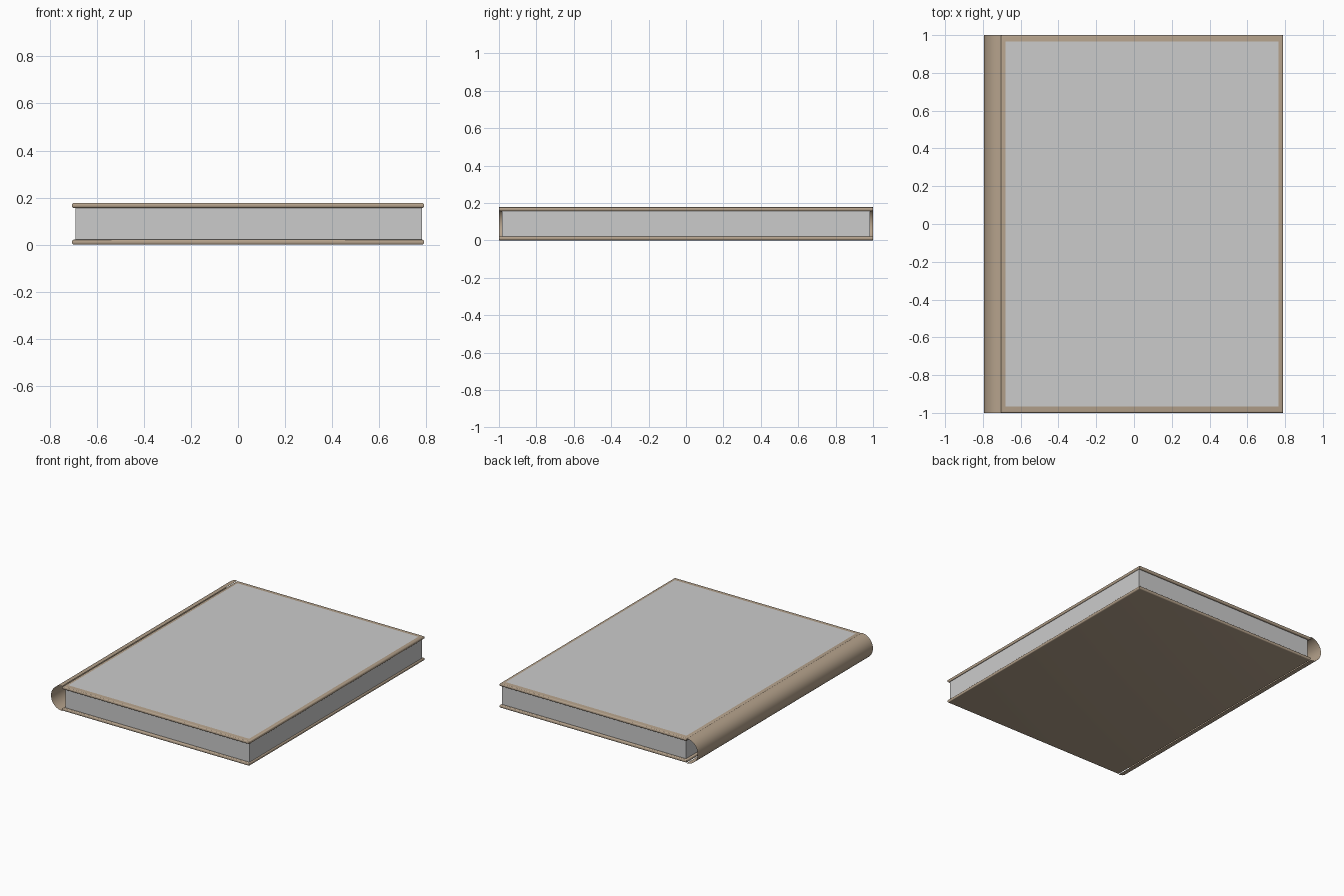
import bpy, bmesh, math

if "Cube" in bpy.data.objects:
    bpy.data.objects.remove(bpy.data.objects["Cube"])

T = 0.178          # total thickness
COVER = 0.022      # board thickness
X0, X1 = -0.705, 0.79


def material(name, rgb):
    m = bpy.data.materials.new(name)
    m.diffuse_color = (*rgb, 1)
    m.use_nodes = True
    m.node_tree.nodes["Principled BSDF"].inputs["Base Color"].default_value = m.diffuse_color
    return m


leather = material("tan_leather", (0.46, 0.36, 0.26))
paper = material("paper", (0.82, 0.82, 0.79))


def finish(bm, name, mat=None, smooth=False):
    mesh = bpy.data.meshes.new(name)
    bm.to_mesh(mesh)
    bm.free()
    ob = bpy.data.objects.new(name, mesh)
    bpy.context.collection.objects.link(ob)
    if mat:
        mesh.materials.append(mat)
    if smooth:
        bpy.ops.object.select_all(action='DESELECT')
        ob.select_set(True)
        bpy.context.view_layer.objects.active = ob
        bpy.ops.object.shade_smooth_by_angle(angle=math.radians(40))
    return ob


def box(name, x0, x1, y, z0, z1, mat, round_edges=0):
    bm = bmesh.new()
    bmesh.ops.create_cube(bm, size=1)
    bmesh.ops.scale(bm, vec=(x1 - x0, 2 * y, z1 - z0), verts=bm.verts)
    bmesh.ops.translate(bm, vec=((x0 + x1) / 2, 0, (z0 + z1) / 2), verts=bm.verts)
    if round_edges:
        # round only the horizontal rims, keeping crisp plan corners
        rims = [e for e in bm.edges if abs(e.verts[0].co.z - e.verts[1].co.z) < 1e-5]
        bmesh.ops.bevel(bm, geom=rims, offset=round_edges, segments=4,
                        profile=0.5, affect='EDGES')
    return finish(bm, name, mat, bool(round_edges))


# cover boards and page block
box("back_cover", X0, X1, 1.0, 0, COVER, leather, 0.009)
box("front_cover", X0, X1, 1.0, T - COVER, T, leather, 0.009)
box("pages", -0.69, 0.782, 0.985, COVER - 0.002, T - COVER + 0.002, paper)

# thin grey panel on the front cover
bm = bmesh.new()
bm.faces.new([bm.verts.new((x, y, T + 0.0008)) for x, y in
              ((-0.68, -0.965), (0.765, -0.965), (0.765, 0.965), (-0.68, 0.965))])
finish(bm, "cover_panel")

# rounded spine: an open half-cylinder sheet
bm = bmesh.new()
R, N = T / 2, 24
rows = []
for i in range(N + 1):
    a = math.pi / 2 + math.pi * i / N
    x, z = X0 + R * math.cos(a), R + R * math.sin(a)
    rows.append([bm.verts.new((x, y, z)) for y in (-1, 1)])
for a, b in zip(rows, rows[1:]):
    bm.faces.new((a[0], a[1], b[1], b[0]))
bmesh.ops.reverse_faces(bm, faces=[f for f in bm.faces if f.calc_center_median().x > 1] or [])
bm.normal_update()
if sum(f.normal.x for f in bm.faces) > 0:
    bmesh.ops.reverse_faces(bm, faces=bm.faces[:])
finish(bm, "spine", leather, True)
